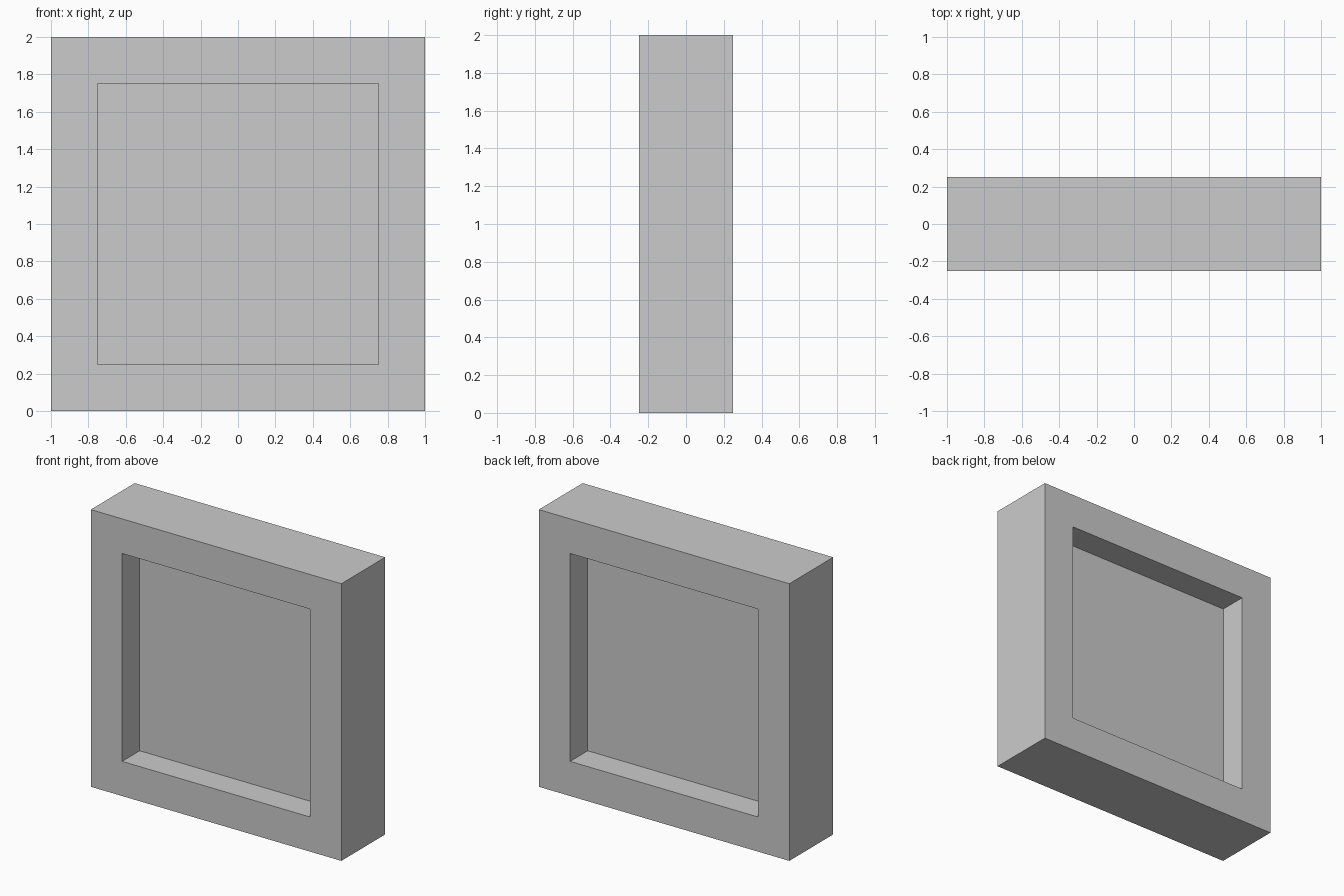
import bpy, bmesh
from mathutils import Matrix, Vector

if "Cube" in bpy.data.objects:
    bpy.data.objects.remove(bpy.data.objects["Cube"])

WIDTH, DEPTH, BORDER, RECESS = 2.0, 0.5, 0.25, 0.2

bm = bmesh.new()

# Solid block standing on the ground
bmesh.ops.create_cube(bm, size=1.0, matrix=Matrix.Translation((0, 0, WIDTH / 2))
                      @ Matrix.Diagonal((WIDTH, DEPTH, WIDTH, 1)))

# Square recess in the front and back faces
bm.normal_update()
for face in [f for f in bm.faces if abs(f.normal.y) > 0.9]:
    inward = Vector((0, -RECESS if face.normal.y > 0 else RECESS, 0))
    bmesh.ops.inset_region(bm, faces=[face], thickness=BORDER, use_even_offset=True)
    panel = bmesh.ops.extrude_discrete_faces(bm, faces=[face])["faces"][0]
    bmesh.ops.translate(bm, verts=panel.verts[:], vec=inward)

bmesh.ops.recalc_face_normals(bm, faces=bm.faces[:])
mesh = bpy.data.meshes.new("recessed_block")
bm.to_mesh(mesh)
bm.free()
bpy.context.collection.objects.link(bpy.data.objects.new("recessed_block", mesh))
